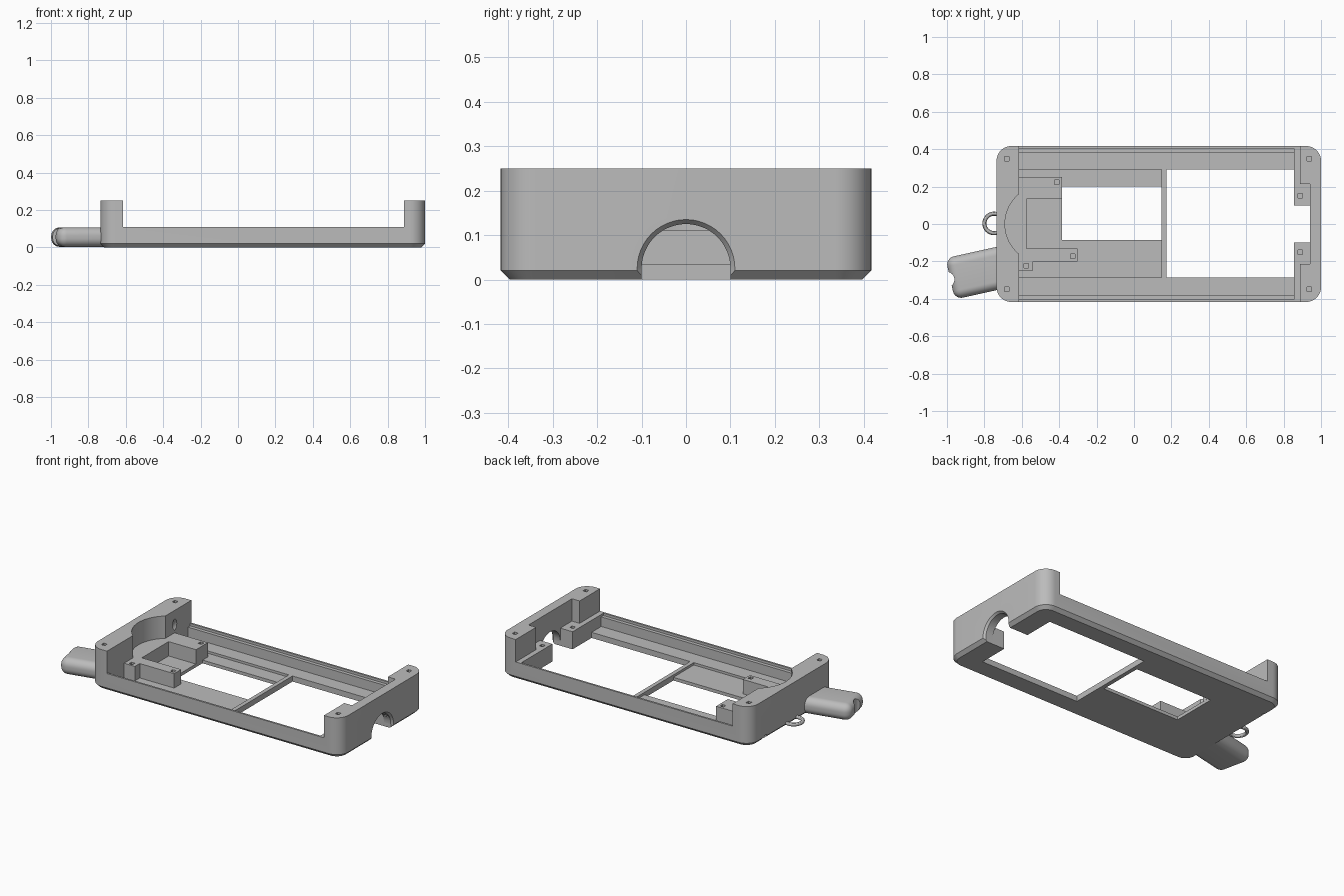
import bpy, bmesh, math
from mathutils import Vector, Matrix

cube = bpy.data.objects.get("Cube")
if cube:
    bpy.data.objects.remove(cube, do_unlink=True)

grey = bpy.data.materials.new("plain_grey")
grey.use_nodes = True
grey.diffuse_color = (0.5, 0.5, 0.5, 1)
grey.node_tree.nodes["Principled BSDF"].inputs["Base Color"].default_value = (0.5, 0.5, 0.5, 1)


def make(name, bm):
    bmesh.ops.recalc_face_normals(bm, faces=bm.faces[:])
    mesh = bpy.data.meshes.new(name)
    bm.to_mesh(mesh)
    bm.free()
    mesh.materials.append(grey)
    ob = bpy.data.objects.new(name, mesh)
    bpy.context.collection.objects.link(ob)
    return ob


def prism(name, outline, z0, z1, bevels=()):
    """Extruded outline; bevels are (edge test, width, segments)."""
    bm = bmesh.new()
    face = bm.faces.new([bm.verts.new((x, y, z0)) for x, y in outline])
    top = bmesh.ops.extrude_face_region(bm, geom=[face])["geom"]
    bmesh.ops.translate(bm, vec=(0, 0, z1 - z0),
                        verts=[v for v in top if isinstance(v, bmesh.types.BMVert)])
    bmesh.ops.recalc_face_normals(bm, faces=bm.faces[:])
    for test, width, segments in bevels:
        edges = [e for e in bm.edges if test(e.verts[0].co, e.verts[1].co)]
        bmesh.ops.bevel(bm, geom=edges, offset=width, segments=segments,
                        profile=0.5, affect='EDGES')
    return make(name, bm)


def box(name, x0, x1, y0, y1, z0, z1, bevels=()):
    return prism(name, [(x0, y0), (x1, y0), (x1, y1), (x0, y1)], z0, z1, bevels)


def rod(name, start, end, r0, r1=None, segments=48):
    a, b = Vector(start), Vector(end)
    bm = bmesh.new()
    turn = (b - a).to_track_quat('Z', 'Y').to_matrix().to_4x4()
    bmesh.ops.create_cone(bm, cap_ends=True, segments=segments, radius1=r0,
                          radius2=r0 if r1 is None else r1, depth=(b - a).length,
                          matrix=Matrix.Translation((a + b) / 2) @ turn)
    return make(name, bm)


def cut(target, *cutters):
    for cutter in cutters:
        mod = target.modifiers.new("cut", 'BOOLEAN')
        mod.operation, mod.solver, mod.object = 'DIFFERENCE', 'EXACT', cutter
        bpy.context.view_layer.update()
        graph = bpy.context.evaluated_depsgraph_get()
        mesh = bpy.data.meshes.new_from_object(target.evaluated_get(graph))
        target.modifiers.clear()
        target.data = mesh
        bpy.data.objects.remove(cutter, do_unlink=True)


def pocket(x, y, z0, z1, size=0.012):
    return box("pocket", x - size, x + size, y - size, y + size, z0, z1)


def upright(a, b):
    return abs(a.z - b.z) > 0.05


def at_bottom(a, b):
    return max(a.z, b.z) < 0.001


# Case body: rounded corners, chamfered underside
END = -0.615
body = box("case_body", -0.735, 1, -0.417, 0.417, 0, 0.25,
           [(upright, 0.08, 10), (at_bottom, 0.02, 1)])
cut(body,
    # low side rails, inner ledge, cavity and sunken floor
    box("rails", END, 0.887, -0.5, 0.5, 0.11, 0.3),
    box("ledge", END, 0.855, -0.405, 0.405, 0.095, 0.3),
    box("cavity", END, 0.855, -0.383, 0.383, 0.035, 0.3),
    box("sunken_floor", END, 0.147, -0.287, 0.292, 0.02, 0.3),
    # openings in the floor
    box("small_opening", -0.386, 0.147, -0.085, 0.2, -0.1, 0.3),
    box("large_opening", 0.173, 0.855, -0.287, 0.292, -0.1, 0.3),
    # recess and arched port of the right-hand end
    box("end_recess", 0.8, 0.94, -0.215, 0.215, 0.11, 0.3),
    box("end_gap", 0.8, 0.94, -0.1, 0.1, -0.1, 0.3),
    box("port_foot", 0.9, 1.1, -0.1, 0.1, -0.1, 0.025),
    rod("port_arch", (0.9, 0, 0.025), (1.1, 0, 0.025), 0.1),
    rod("port_rim", (0.985, 0, 0.025), (1.015, 0, 0.025), 0.098, 0.122),
    # round scoop and slanting cord hole of the other end
    rod("scoop", (-0.482, 0, 0.11), (-0.482, 0, 0.3), 0.208, segments=80),
    rod("cord_hole", (-0.58, 0.25, 0.21), (-0.76, 0.265, -0.04), 0.02, segments=20))
for x in (-0.68, 0.938):
    for y in (-0.35, 0.35):
        cut(body, pocket(x, y, 0.15, 0.3))
for y in (-0.15, 0.15):
    cut(body, pocket(0.89, y, 0.05, 0.2))

# Inner bracket with two arms and a small foot
bracket = prism("inner_bracket", [
    (END, 0.252), (-0.385, 0.252), (-0.385, 0.135), (-0.575, 0.135),
    (-0.575, -0.13), (-0.302, -0.13), (-0.302, -0.2), (-0.54, -0.2),
    (-0.54, -0.248), (END, -0.248)], 0.018, 0.11)
for x, y in ((-0.413, 0.224), (-0.328, -0.172), (-0.577, -0.224)):
    cut(bracket, pocket(x, y, 0.05, 0.2))

# Rounded handle, built along x and swung to its angle
handle = box("handle", -0.305, 0.03, -0.113, 0.113, 0.003, 0.107,
             [(lambda a, b: min(a.x, b.x) < -0.3 or abs(a.x - b.x) > 0.1, 0.045, 8)])
cut(handle, rod("thumb_notch", (-0.325, 0, -0.1), (-0.325, 0, 0.2), 0.042))
handle.data.transform(Matrix.Translation((-0.685, -0.227, 0))
                      @ Matrix.Rotation(math.radians(12.5), 4, 'Z'))

# Cord ring
bpy.ops.mesh.primitive_torus_add(major_radius=0.052, minor_radius=0.011,
                                 major_segments=48, minor_segments=12,
                                 location=(-0.748, 0.003, 0.022))
ring = bpy.context.object
ring.name = "cord_ring"
ring.data.materials.append(grey)

# Smooth the curves, keep the edges crisp
for ob in (body, bracket, handle, ring):
    bpy.ops.object.select_all(action='DESELECT')
    ob.select_set(True)
    bpy.context.view_layer.objects.active = ob
    bpy.ops.object.shade_smooth_by_angle(angle=math.radians(30))
